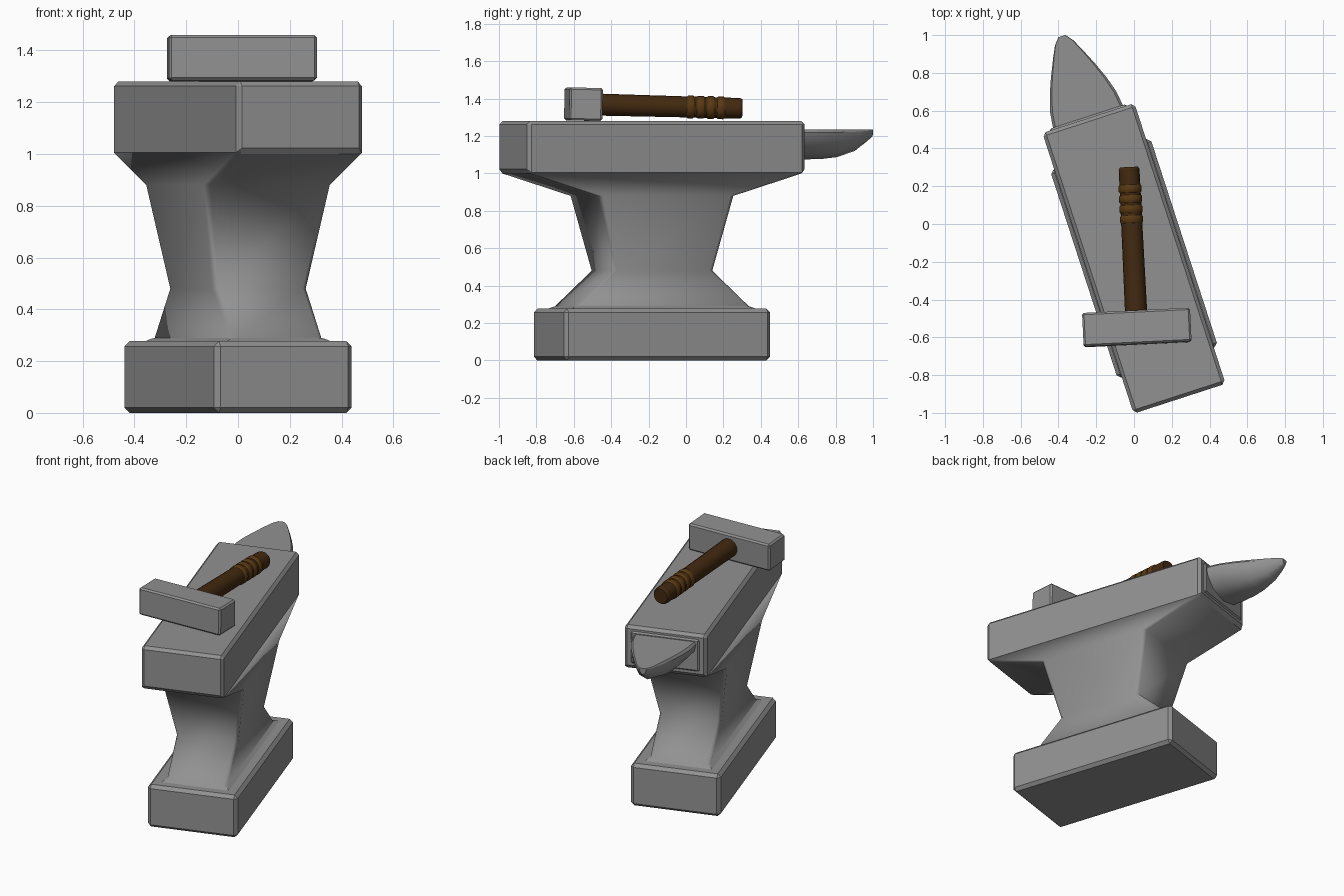
import bpy, bmesh
from math import radians, cos, sin, pi
from mathutils import Matrix

if "Cube" in bpy.data.objects:
    bpy.data.objects.remove(bpy.data.objects["Cube"])

ANVIL = Matrix.Translation((0, -0.182, 0)) @ Matrix.Rotation(radians(18), 4, 'Z')
HAMMER = (Matrix.Translation((0.015, -0.548, 1.37)) @ Matrix.Rotation(radians(2.8), 4, 'Z')
          @ Matrix.Rotation(radians(-1.5), 4, 'X'))


def material(name, color):
    mat = bpy.data.materials.new(name)
    mat.diffuse_color = (*color, 1)
    mat.use_nodes = True
    mat.node_tree.nodes["Principled BSDF"].inputs["Base Color"].default_value = mat.diffuse_color
    return mat


IRON = material("iron", (0.285, 0.285, 0.285))
WOOD = material("dark_wood", (0.055, 0.022, 0.005))
GRIP = material("grip_wood", (0.1, 0.04, 0.006))


def loft(name, rings, matrix, smooth=lambda r, s: False, bevel=0.0, limit=65, mat=IRON):
    """Skin a list of equally sized point rings and cap both ends."""
    bm = bmesh.new()
    rows = [[bm.verts.new(p) for p in ring] for ring in rings]
    n = len(rows[0])
    for r in range(len(rows) - 1):
        for s in range(n):
            t = (s + 1) % n
            f = bm.faces.new((rows[r][s], rows[r][t], rows[r + 1][t], rows[r + 1][s]))
            f.smooth = smooth(r, s)
    bm.faces.new(rows[0][::-1])
    bm.faces.new(rows[-1])
    bmesh.ops.recalc_face_normals(bm, faces=bm.faces)
    mesh = bpy.data.meshes.new(name)
    bm.to_mesh(mesh)
    bm.free()
    mesh.materials.append(mat)
    ob = bpy.data.objects.new(name, mesh)
    bpy.context.collection.objects.link(ob)
    ob.matrix_world = matrix
    if bevel:
        mod = ob.modifiers.new("edge_bevel", 'BEVEL')
        mod.width = bevel
        mod.segments = 1
        mod.limit_method = 'ANGLE'
        mod.angle_limit = radians(limit)
    return ob


def rect(z, a, b, y=0):
    return [(-a, y - b, z), (a, y - b, z), (a, y + b, z), (-a, y + b, z)]


def disc(y, radius, n=16):
    return [(radius * cos(2 * pi * i / n), y, radius * sin(2 * pi * i / n)) for i in range(n)]


# Base block
loft("base", [rect(0, 0.279, 0.58), rect(0.277, 0.279, 0.58)], ANVIL, bevel=0.02)

# Waist and head in one loft, with softly shaded hollow ends
levels = [(0.265, 0.23, 0.535), (0.29, 0.186, 0.49), (0.48, 0.19, 0.283),
          (0.88, 0.256, 0.38), (1.005, 0.256, 0.781), (1.28, 0.256, 0.781)]
loft("anvil_body", [rect(*l) for l in levels], ANVIL,
     smooth=lambda r, s: 1 <= r <= 3, bevel=0.018)

# Collar between head and horn
loft("horn_collar", [rect(1.04, 0.215, 0.02, 0.77), rect(1.25, 0.215, 0.02, 0.77)],
     ANVIL, bevel=0.01)

# Horn: flat top with a narrow chamfered rim, rounded keel, tapering to the tip
half = [(0.93, 0), (1, -0.1), (0.95, -0.38), (0.62, -0.8), (0, -1)]
section = half + [(-x, z) for x, z in half[-2::-1]]
stations = [(0.77, 0.197, 0.16), (0.87, 0.184, 0.16), (0.96, 0.157, 0.157), (1.04, 0.125, 0.148),
            (1.14, 0.08, 0.115), (1.20, 0.05, 0.07), (1.237, 0.02, 0.04)]
last = len(section) - 1
loft("horn", [[(x * w, y, 1.235 + z * d) for x, z in section] for y, w, d in stations],
     ANVIL, smooth=lambda r, s: s not in (0, last - 1, last))

# Hammer head
loft("hammer_head", [rect(-0.088, 0.286, 0.089), rect(0.088, 0.286, 0.089)],
     HAMMER, bevel=0.01)

# Hammer handle, slightly tapered
loft("hammer_handle", [disc(0.05, 0.059), disc(0.56, 0.056), disc(0.838, 0.055), disc(0.85, 0.048)],
     HAMMER, smooth=lambda r, s: r < 2, mat=WOOD)

# Raised grip rings
for i in range(4):
    y = 0.573 + 0.054 * i
    loft(f"grip_ring_{i + 1}", [disc(y - 0.021, 0.055), disc(y - 0.014, 0.061),
                                disc(y + 0.014, 0.061), disc(y + 0.021, 0.055)],
         HAMMER, smooth=lambda r, s: True, mat=GRIP)
